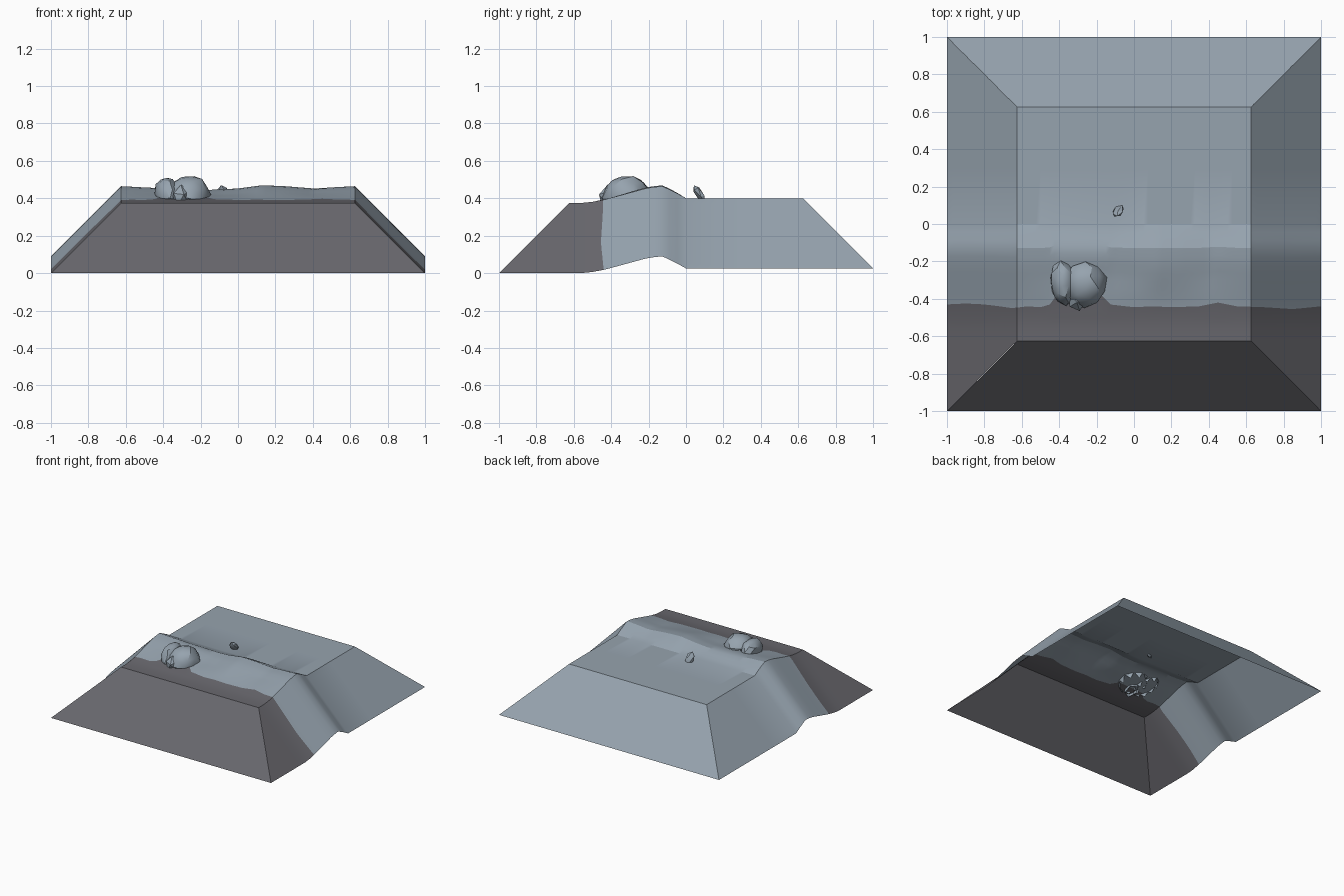
import bpy, bmesh, math
from mathutils import Vector, Matrix, noise

if "Cube" in bpy.data.objects:
    bpy.data.objects.remove(bpy.data.objects["Cube"])

P, S = 0.625, 0.375          # plateau half width, skirt width


def material(name, rgb):
    m = bpy.data.materials.new(name)
    m.diffuse_color = (*rgb, 1)
    m.use_nodes = True
    m.node_tree.nodes["Principled BSDF"].inputs["Base Color"].default_value = m.diffuse_color
    return m


LIGHT = material("pale_slate", (0.305, 0.366, 0.425))
DARK = material("dark_earth", (0.138, 0.136, 0.153))


def lerp(pts, x):
    if x <= pts[0][0]:
        return pts[0][1]
    for (a, u), (b, v) in zip(pts, pts[1:]):
        if x <= b:
            return u + (v - u) * (x - a) / (b - a)
    return pts[-1][1]


# ridge cross-section along y, crest change along x, edge of the dark ground
RIDGE = [(-0.56, 0.375), (-0.5, 0.381), (-0.45, 0.39), (-0.38, 0.408), (-0.3, 0.43),
         (-0.2, 0.457), (-0.125, 0.465), (-0.05, 0.428), (0, 0.40)]
CREST = [(-P, 0), (-0.4, -0.012), (-0.1, -0.018), (0, -0.012), (0.13, 0.005),
         (0.25, 0.0), (0.4, -0.012), (P, 0)]
EDGE = [(-1, -0.43), (-0.9, -0.425), (-0.8, -0.43), (-0.72, -0.44), (-0.65, -0.45), (-0.57, -0.44),
        (-0.5, -0.445), (-0.45, -0.43), (-0.42, -0.39), (-0.17, -0.38), (-0.13, -0.43),
        (0, -0.445), (0.1, -0.44), (0.2, -0.445), (0.35, -0.44), (0.45, -0.42), (0.55, -0.44),
        (0.7, -0.445), (0.85, -0.455), (1, -0.44)]


def height(x, y):
    base = lerp(RIDGE, y)
    weight = max(0, min(1, (base - 0.40) / 0.04)) if y < 0 else 0
    if abs(x) < P:
        base += weight * lerp(CREST, x)
    return base


def rows(x):
    e = lerp(EDGE, x)
    front = [-P, -0.56, -0.5]
    back = [e + (0 - e) * t for t in (0, .1, .2, .3, .4, .5, .6, .71, .8, .9, 1)]
    return front + back + [0.3, P]


DARK_ROWS = 3                # row intervals in front of the colour edge


def build_ground():
    bm = bmesh.new()
    cache = {}

    def vert(p):
        key = tuple(round(c, 4) for c in p)
        if key not in cache:
            cache[key] = bm.verts.new(p)
        return cache[key]

    def face(pts, mat):
        vs = list(dict.fromkeys(vert(p) for p in pts))
        if len(vs) > 2:
            f = bm.faces.new(vs)
            f.material_index = mat

    def grid(cols, dark):
        for a, b in zip(cols, cols[1:]):
            for j in range(len(a) - 1):
                face((a[j], b[j], b[j + 1], a[j + 1]), 1 if j < dark else 0)

    # plateau with ridge
    n = 50
    xs = [-P + 2 * P * i / n for i in range(n + 1)]
    cols = [[(x, y, height(x, y)) for y in rows(x)] for x in xs]
    grid(cols, DARK_ROWS)

    # side skirts follow the ridge; end rows run out along the corners
    for s in (-1, 1):
        cols = []
        for i in range(13):
            d = S * i / 12
            x = s * (P + d)
            ys = [-P - d] + rows(x) + [P + d]
            cols.append([(x, y, height(x, y) - d) for y in ys])
        grid(cols if s > 0 else cols[::-1], DARK_ROWS + 1)

    # front and back skirts, sharing the plateau edge points
    for s, mat in ((-1, 1), (1, 0)):
        for a, b in zip(xs, xs[1:]):
            z = height(0, s * P)
            q = [(a / P, s, z - S), (b / P, s, z - S), (b, s * P, z), (a, s * P, z)]
            face(q if s < 0 else q[::-1], mat)
    return bm


def finish(name, bm, mats, angle):
    me = bpy.data.meshes.new(name)
    bm.to_mesh(me)
    bm.free()
    ob = bpy.data.objects.new(name, me)
    bpy.context.collection.objects.link(ob)
    for m in mats:
        me.materials.append(m)
    bpy.ops.object.select_all(action='DESELECT')
    ob.select_set(True)
    bpy.context.view_layer.objects.active = ob
    bpy.ops.object.shade_smooth_by_angle(angle=math.radians(angle))
    return ob


finish("ground", build_ground(), (LIGHT, DARK), 25)


# rough open-bottomed rock lobe
def rock(name, centre, radii, tilt=(0, 0, 0), rough=0.12, floor=-0.3, seed=0, sub=2):
    bm = bmesh.new()
    bmesh.ops.create_icosphere(bm, subdivisions=sub, radius=1)
    for v in bm.verts:
        k = 1 + rough * noise.noise(v.co * 1.6 + Vector((seed, seed * 2.3, 0)))
        v.co *= k
    low = [f for f in bm.faces if f.calc_center_median().z < floor]
    bmesh.ops.delete(bm, geom=low, context='FACES')
    rot = Matrix.Rotation(tilt[2], 4, 'Z') @ Matrix.Rotation(tilt[1], 4, 'Y') @ Matrix.Rotation(tilt[0], 4, 'X')
    m = Matrix.Translation(centre) @ rot @ Matrix.Diagonal((*radii, 1))
    bmesh.ops.transform(bm, matrix=m, verts=bm.verts)
    finish(name, bm, (LIGHT,), 28)


# split boulder in the ridge
rock("boulder_right", (-0.262, -0.325, 0.425), (0.115, 0.122, 0.098), (0.2, 0.1, 0), seed=3)
rock("boulder_left", (-0.378, -0.315, 0.425), (0.07, 0.122, 0.092), (0.2, -0.1, 0.1), seed=8)
rock("boulder_front_chip", (-0.305, -0.40, 0.41), (0.055, 0.07, 0.065), (0.3, 0, 0), seed=5, sub=1, floor=-0.5)

# small leaning stone behind the ridge
rock("small_stone", (-0.085, 0.068, 0.425), (0.034, 0.018, 0.056), (0.45, -0.3, 0.35),
     rough=0.2, floor=-0.7, seed=2, sub=1)
